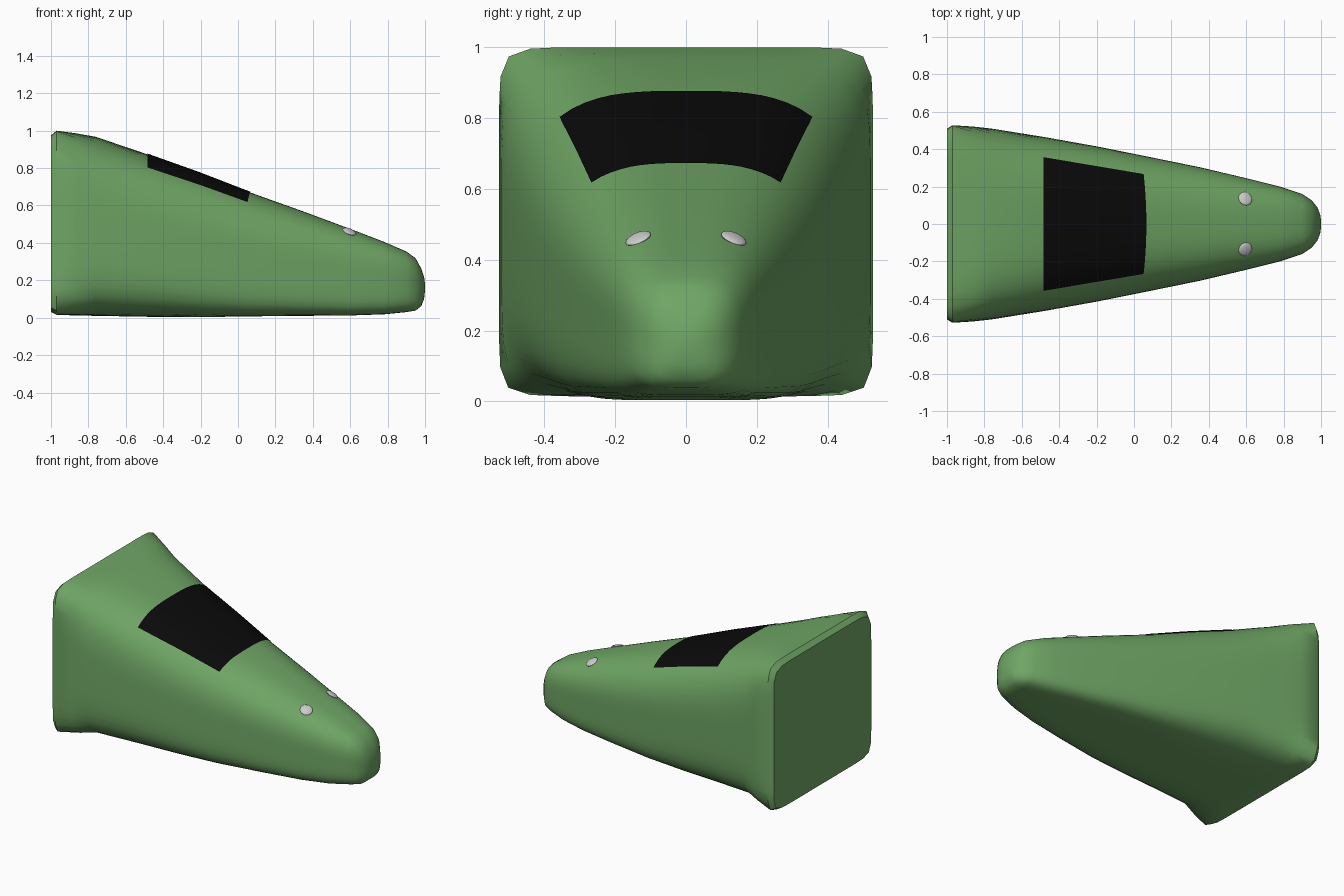
import bpy, bmesh, math
from mathutils import Vector
from mathutils.bvhtree import BVHTree

if "Cube" in bpy.data.objects:
    bpy.data.objects.remove(bpy.data.objects["Cube"])


def material(name, rgb):
    m = bpy.data.materials.new(name)
    m.diffuse_color = (*rgb, 1)
    m.use_nodes = True
    m.node_tree.nodes["Principled BSDF"].inputs["Base Color"].default_value = m.diffuse_color
    return m


def add_object(name, bm, mat=None, angle=40):
    me = bpy.data.meshes.new(name)
    bmesh.ops.recalc_face_normals(bm, faces=bm.faces)
    bm.to_mesh(me)
    ob = bpy.data.objects.new(name, me)
    bpy.context.collection.objects.link(ob)
    if mat:
        me.materials.append(mat)
    bpy.ops.object.select_all(action='DESELECT')
    ob.select_set(True)
    bpy.context.view_layer.objects.active = ob
    bpy.ops.object.shade_smooth_by_angle(angle=math.radians(angle))
    return ob


green = material("green", (0.16, 0.38, 0.13))
black = material("black", (0.003, 0.003, 0.003))

# Hull stations: x, half width, bottom z, top z, squareness of top, of bottom
STATIONS = [
    (-1.0, 0.51, 0.03, 0.975, 12, 14),
    (-0.97, 0.528, 0.015, 1.0, 13, 14),
    (-0.86, 0.521, 0.012, 0.985, 6, 7),
    (-0.76, 0.51, 0.01, 0.967, 4.0, 4.5),
    (-0.48, 0.465, 0.005, 0.872, 3.1, 4.5),
    (-0.2, 0.415, 0.003, 0.772, 2.9, 5),
    (0.05, 0.365, 0.007, 0.675, 2.75, 6),
    (0.35, 0.304, 0.01, 0.568, 2.7, 6),
    (0.6, 0.245, 0.012, 0.475, 2.8, 6),
    (0.78, 0.2, 0.018, 0.406, 3, 5),
    (0.9, 0.16, 0.03, 0.354, 3, 4),
    (0.95, 0.127, 0.038, 0.318, 3, 4),
    (0.98, 0.09, 0.062, 0.262, 3, 3.5),
    (0.995, 0.052, 0.1, 0.217, 2.5, 2.5),
    (1.0, 0.02, 0.145, 0.18, 2, 2),
]
SIDES = 72


def ring(bm, x, w, z0, z1, n_top, n_bot):
    zc, h = (z0 + z1) / 2, (z1 - z0) / 2
    out = []
    for i in range(SIDES):
        a = 2 * math.pi * i / SIDES
        c, s = math.cos(a), math.sin(a)
        n = n_top if s > 0 else n_bot
        r = (abs(c) ** n + abs(s) ** n) ** (-1 / n)
        out.append(bm.verts.new((x, w * r * c, zc + h * r * s)))
    return out


# Hull lofted through the stations, capped at both ends
bm = bmesh.new()
rings = [ring(bm, *s) for s in STATIONS]
for a, b in zip(rings, rings[1:]):
    for i in range(SIDES):
        j = (i + 1) % SIDES
        bm.faces.new((a[i], a[j], b[j], b[i]))
bm.faces.new(rings[0])
bm.faces.new(rings[-1])
bmesh.ops.recalc_face_normals(bm, faces=bm.faces)
surface = BVHTree.FromBMesh(bm)
add_object("hull", bm, green)
bm.free()


def drop(x, y):
    hit, normal, _, _ = surface.ray_cast(Vector((x, y, 2)), Vector((0, 0, -1)))
    return hit, normal


# Windscreen patch laid just over the hull
bm = bmesh.new()
NU, NV = 20, 12
grid = []
for v in range(NV + 1):
    t = v / NV
    row = []
    for u in range(NU + 1):
        s = 2 * u / NU - 1
        front = 0.05 + 0.015 * (1 - s * s)
        p, n = drop(-0.485 + t * (front + 0.485), s * (0.355 - 0.09 * t))
        row.append(bm.verts.new(p + n * 0.004))
    grid.append(row)
for v in range(NV):
    for u in range(NU):
        bm.faces.new((grid[v][u], grid[v][u + 1], grid[v + 1][u + 1], grid[v + 1][u]))
add_object("windscreen", bm, black)
bm.free()

# Pair of shallow domed lamps on the nose
for side, name in ((-1, "lamp_right"), (1, "lamp_left")):
    p, n = drop(0.595, side * 0.135)
    bm = bmesh.new()
    bmesh.ops.create_uvsphere(bm, u_segments=24, v_segments=12, radius=0.038)
    bmesh.ops.scale(bm, vec=(1, 1, 0.3), verts=bm.verts)
    ob = add_object(name, bm)
    bm.free()
    ob.location = p
    ob.rotation_mode = 'QUATERNION'
    ob.rotation_quaternion = n.to_track_quat('Z', 'Y')
